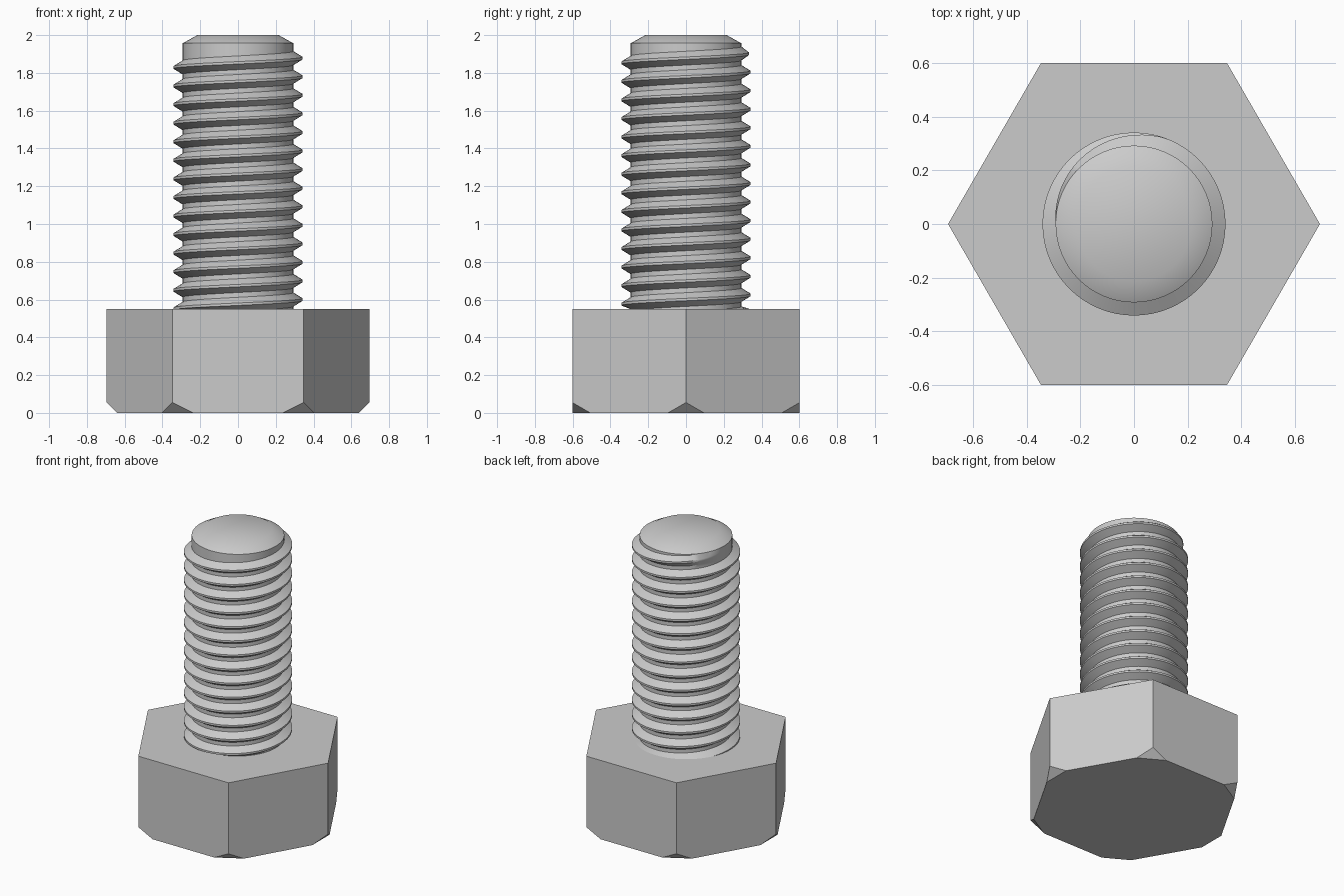
import bpy, bmesh
from math import cos, sin, pi, tau, floor, ceil
from mathutils import Vector

cube = bpy.data.objects.get("Cube")
if cube:
    bpy.data.objects.remove(cube, do_unlink=True)

# Dimensions
HEAD_R, HEAD_H, CORNER_CUT = 0.695, 0.55, 0.055
ROOT_R, CREST_R, TIP_R = 0.293, 0.342, 0.215
CHAMFER_Z, TOP_Z = 1.957, 2.0
PITCH, SEGS = 0.0983, 64
CREST_Z = 1.878      # height of a crest on the +x side
RUNOUT_Z, RUNOUT_LEN = 1.927, 0.03

steel = bpy.data.materials.new("grey steel")
steel.use_nodes = True
grey = (0.6, 0.6, 0.6, 1)
steel.diffuse_color = grey
steel.node_tree.nodes["Principled BSDF"].inputs["Base Color"].default_value = grey


def finish(bm, name, smooth=False):
    """Turn a bmesh into a named object in the steel material."""
    bmesh.ops.recalc_face_normals(bm, faces=bm.faces)
    mesh = bpy.data.meshes.new(name)
    bm.to_mesh(mesh)
    bm.free()
    mesh.materials.append(steel)
    obj = bpy.data.objects.new(name, mesh)
    bpy.context.collection.objects.link(obj)
    if smooth:
        bpy.ops.object.select_all(action="DESELECT")
        obj.select_set(True)
        bpy.context.view_layer.objects.active = obj
        bpy.ops.object.shade_smooth_by_angle(angle=pi / 6)
    return obj


def ring(bm, radius, z, count):
    return [bm.verts.new((radius * cos(tau * i / count),
                          radius * sin(tau * i / count), z)) for i in range(count)]


def bridge(bm, low, high):
    n = len(low)
    for i in range(n):
        j = (i + 1) % n
        bm.faces.new((low[i], low[j], high[j], high[i]))


# Hexagonal head with its bottom corners cut off flat
bm = bmesh.new()
bottom, top = ring(bm, HEAD_R, 0, 6), ring(bm, HEAD_R, HEAD_H, 6)
bridge(bm, bottom, top)
bm.faces.new(bottom[::-1])
bm.faces.new(top)
for i in range(6):
    out = Vector((cos(tau * i / 6), sin(tau * i / 6), 0))
    cut = bmesh.ops.bisect_plane(
        bm, geom=bm.verts[:] + bm.edges[:] + bm.faces[:],
        plane_co=out * (HEAD_R - CORNER_CUT), plane_no=out - Vector((0, 0, 1)),
        clear_outer=True)
    edges = [e for e in cut["geom_cut"] if isinstance(e, bmesh.types.BMEdge)]
    bmesh.ops.holes_fill(bm, edges=[e for e in bm.edges if e.is_boundary] or edges)
finish(bm, "hex_head")

# Threaded shank: a right-handed helical sweep of one thread profile
half_flat, half_base = 0.0065, 0.0365
profile = [(0, -half_base), (1, -half_flat), (1, half_flat), (0, half_base)]
first = floor((HEAD_H - CREST_Z) / PITCH - 1) * SEGS
last = ceil((CHAMFER_Z - CREST_Z) / PITCH + 1) * SEGS
bm = bmesh.new()
rows = []
for step in range(first, last + 1):
    angle = tau * step / SEGS
    crest = CREST_Z + PITCH * step / SEGS
    depth = (CREST_R - ROOT_R) * min(1, max(0, (RUNOUT_Z - crest) / RUNOUT_LEN))
    row = []
    for height, dz in profile:
        r = ROOT_R + depth * height
        z = min(CHAMFER_Z, max(HEAD_H - 0.001, crest + dz))
        row.append(bm.verts.new((r * cos(angle), r * sin(angle), z)))
    rows.append(row)
for i in range(len(rows) - 1):
    a, b = rows[i], rows[i + 1]
    for k in range(3):
        bm.faces.new((a[k], b[k], b[k + 1], a[k + 1]))
    if i + 1 + SEGS < len(rows):
        bm.faces.new((a[3], b[3], rows[i + 1 + SEGS][0], rows[i + SEGS][0]))
bmesh.ops.remove_doubles(bm, verts=bm.verts, dist=0.0001)
bmesh.ops.dissolve_degenerate(bm, edges=bm.edges, dist=0.0001)
finish(bm, "threaded_shank", smooth=True)

# Chamfered tip closing the shank
bm = bmesh.new()
low, high = ring(bm, ROOT_R, CHAMFER_Z, SEGS), ring(bm, TIP_R, TOP_Z, SEGS)
bridge(bm, low, high)
bm.faces.new(high)
finish(bm, "chamfered_tip", smooth=True)
